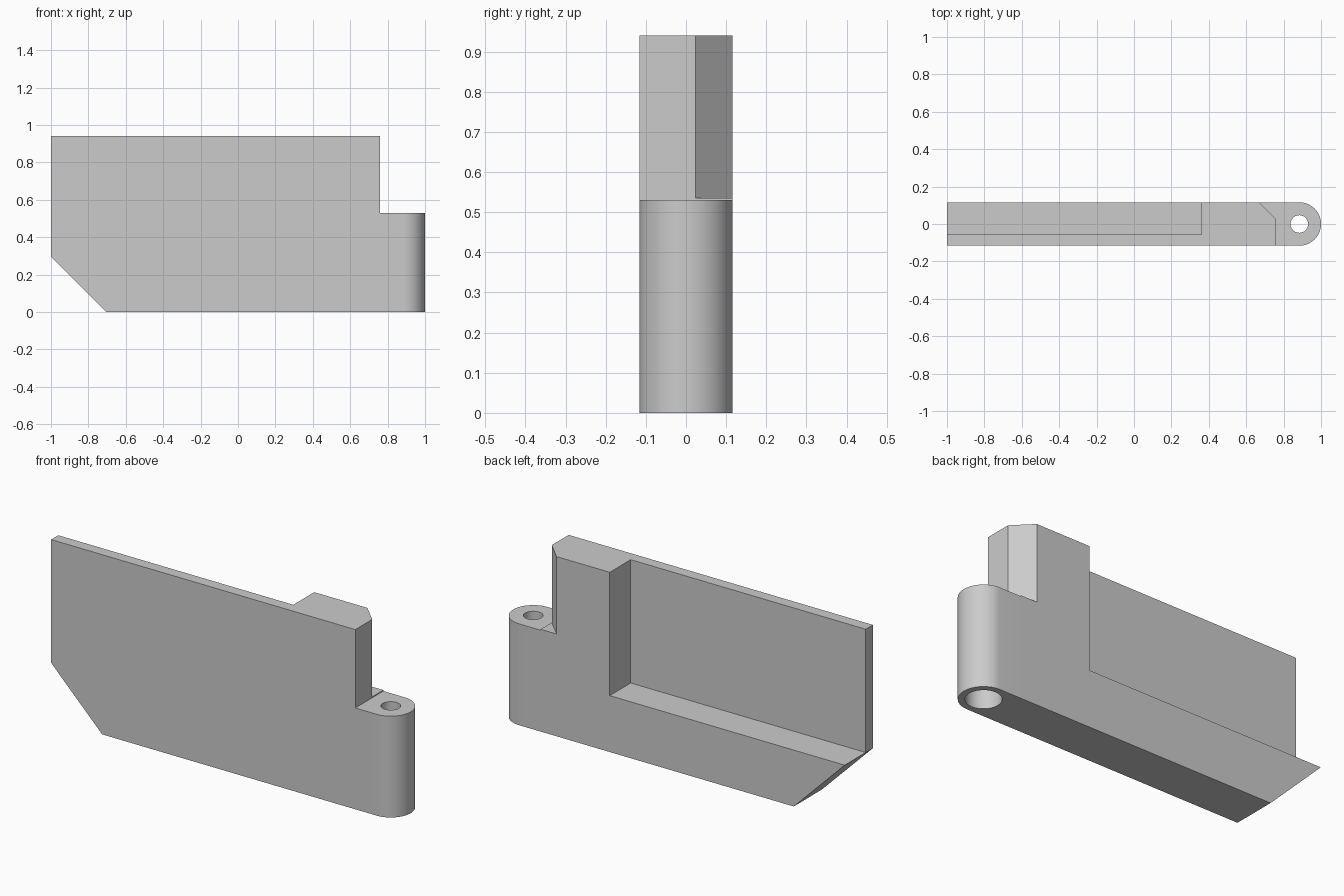
import bpy, bmesh, math
from mathutils import Vector

default = bpy.data.objects.get("Cube")
if default:
    bpy.data.objects.remove(default, do_unlink=True)

grey = bpy.data.materials.new("plain grey")
grey.use_nodes = True
colour = (0.6, 0.6, 0.6, 1)
grey.diffuse_color = colour
grey.node_tree.nodes["Principled BSDF"].inputs["Base Color"].default_value = colour

HALF = 0.116              # half of the thickness
LEFT, STEP = -1.0, 0.76   # ends of the main plate
TOP, LEDGE, BOSS_TOP = 0.94, 0.535, 0.53
CHAMFER = 0.295           # lower corner cut, also the pocket floor
PIN_X = 1.0 - HALF


def prism(name, points, direction):
    """Extrude a closed outline of 3D points along a direction."""
    bm = bmesh.new()
    face = bm.faces.new([bm.verts.new(p) for p in points])
    result = bmesh.ops.extrude_face_region(bm, geom=[face])
    moved = [v for v in result["geom"] if isinstance(v, bmesh.types.BMVert)]
    bmesh.ops.translate(bm, verts=moved, vec=Vector(direction))
    bmesh.ops.recalc_face_normals(bm, faces=bm.faces)
    mesh = bpy.data.meshes.new(name)
    bm.to_mesh(mesh)
    bm.free()
    mesh.materials.append(grey)
    obj = bpy.data.objects.new(name, mesh)
    bpy.context.collection.objects.link(obj)
    return obj


def arc(radius, start, end, steps, z):
    """Points on an arc around the pin axis."""
    angles = [start + (end - start) * i / steps for i in range(steps + 1)]
    return [(PIN_X + radius * math.cos(a), radius * math.sin(a), z) for a in angles]


def cut(obj, cutter):
    """Subtract the cutter, keep the result and drop the cutter."""
    cutter.hide_render = True
    mod = obj.modifiers.new("cut", "BOOLEAN")
    mod.operation = "DIFFERENCE"
    mod.solver = "EXACT"
    mod.object = cutter
    bpy.context.view_layer.update()
    graph = bpy.context.evaluated_depsgraph_get()
    mesh = bpy.data.meshes.new_from_object(obj.evaluated_get(graph))
    obj.modifiers.clear()
    obj.data = mesh
    bpy.data.objects.remove(cutter, do_unlink=True)


# Main plate with its sloped lower corner
outline = [(LEFT, CHAMFER), (LEFT + CHAMFER, 0), (STEP, 0), (STEP, TOP), (LEFT, TOP)]
plate = prism("main_plate", [(x, -HALF, z) for x, z in outline], (0, 2 * HALF, 0))

# Pocket in the back, open at the top and at the far end
pocket = [(-1.2, -0.057), (0.36, -0.057), (0.36, 0.3), (-1.2, 0.3)]
cut(plate, prism("pocket_cutter", [(x, y, CHAMFER) for x, y in pocket], (0, 0, 1)))

# Bevelled back corner above the ledge
bevel = [(STEP + 0.1, -0.076), (STEP + 0.1, 0.3), (0.484, 0.3)]
cut(plate, prism("bevel_cutter", [(x, y, LEDGE) for x, y in bevel], (0, 0, 1)))

# Rounded pin boss with a narrow hole over a wide bore
rounded = [(STEP, -HALF, 0)] + arc(HALF, -math.pi / 2, math.pi / 2, 32, 0) + [(STEP, HALF, 0)]
boss = prism("pin_boss", rounded, (0, 0, BOSS_TOP))
for radius, height in ((0.047, 1.0), (0.084, 0.53)):
    circle = arc(radius, 0, 2 * math.pi, 40, -0.1)[:-1]
    cut(boss, prism("hole_cutter", circle, (0, 0, height)))

# Smooth the round walls, keep the edges crisp
bpy.ops.object.select_all(action="DESELECT")
boss.select_set(True)
bpy.context.view_layer.objects.active = boss
bpy.ops.object.shade_smooth_by_angle(angle=math.radians(30))
